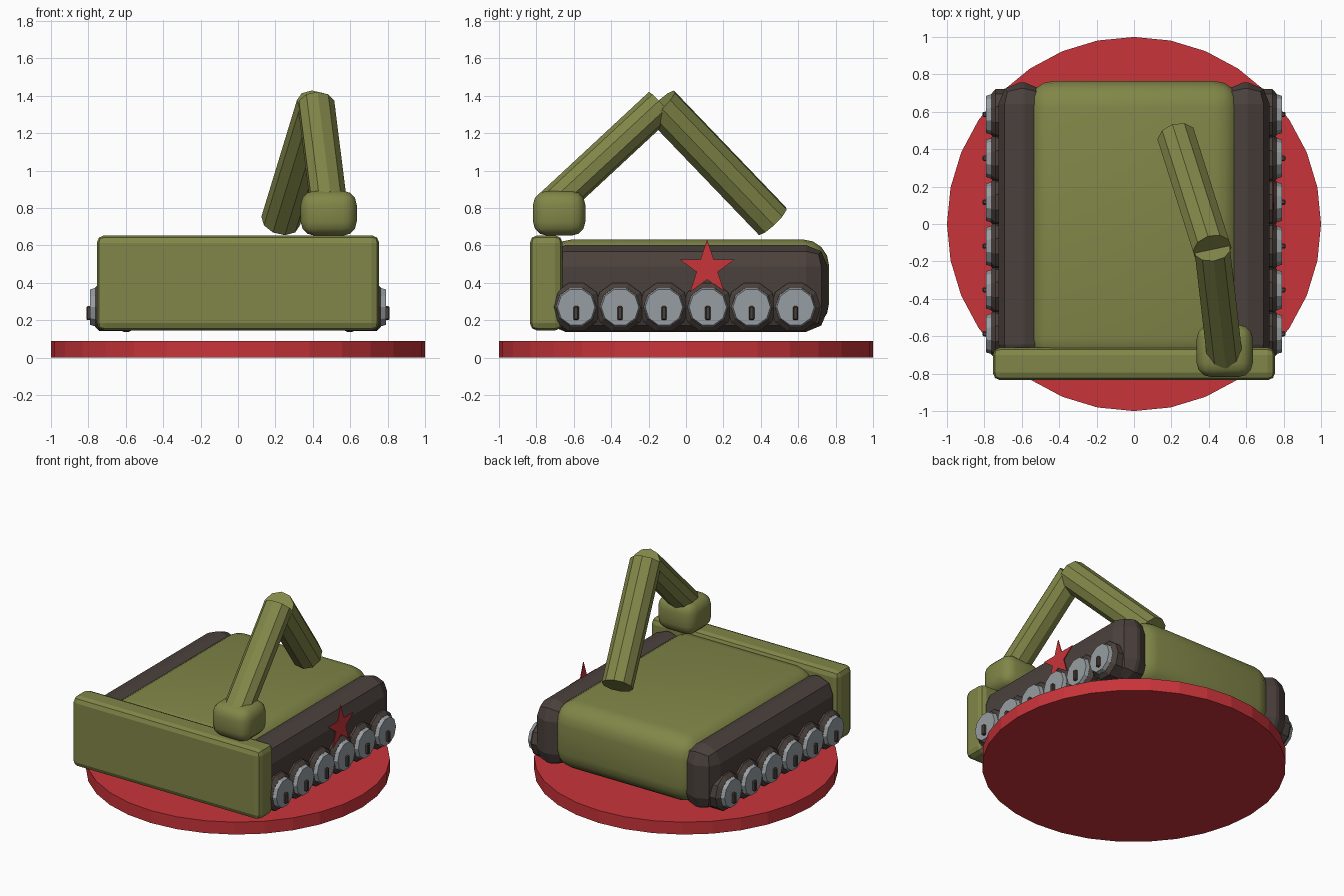
import bpy, bmesh
from math import sin, cos, pi, radians
from mathutils import Vector, Matrix

cube = bpy.data.objects.get("Cube")
if cube:
    bpy.data.objects.remove(cube, do_unlink=True)


def material(name, rgb):
    m = bpy.data.materials.new(name)
    m.use_nodes = True
    m.diffuse_color = (*rgb, 1)
    bsdf = m.node_tree.nodes["Principled BSDF"]
    bsdf.inputs["Base Color"].default_value = (*rgb, 1)
    bsdf.inputs["Roughness"].default_value = 0.8
    return m


OLIVE = material("olive green", (0.22, 0.24, 0.065))
BROWN = material("dark brown", (0.07, 0.053, 0.046))
GREY = material("steel grey", (0.31, 0.34, 0.36))
RED = material("red", (0.58, 0.034, 0.042))


def finish(bm, name, mat, smooth=None):
    bmesh.ops.recalc_face_normals(bm, faces=bm.faces)
    mesh = bpy.data.meshes.new(name)
    bm.to_mesh(mesh)
    bm.free()
    mesh.materials.append(mat)
    ob = bpy.data.objects.new(name, mesh)
    bpy.context.collection.objects.link(ob)
    if smooth:
        bpy.ops.object.select_all(action='DESELECT')
        ob.select_set(True)
        bpy.context.view_layer.objects.active = ob
        bpy.ops.object.shade_smooth_by_angle(angle=radians(smooth))
    return ob


def rounded_box(name, lo, hi, radius, segments, mat, smooth=None):
    """Box between two corners with all edges rounded."""
    lo, hi = Vector(lo), Vector(hi)
    bm = bmesh.new()
    bmesh.ops.create_cube(bm, size=1, matrix=Matrix.Translation((lo + hi) / 2)
                          @ Matrix.Diagonal((*(hi - lo), 1)))
    if radius:
        bmesh.ops.bevel(bm, geom=bm.edges[:], offset=radius, segments=segments,
                        profile=0.5, affect='EDGES', clamp_overlap=True)
    return finish(bm, name, mat, smooth)


def rod(name, p0, p1, r0, r1, sides, mat, turn=0.0, flat=1.0, rim=0.0):
    """Faceted cylinder or cone from p0 to p1, optionally with a chamfered far rim."""
    p0, p1 = Vector(p0), Vector(p1)
    d = p1 - p0
    frame = (Matrix.Translation((p0 + p1) / 2) @ d.to_track_quat('Z', 'Y').to_matrix().to_4x4()
             @ Matrix.Diagonal((1, flat, 1, 1)) @ Matrix.Rotation(turn, 4, 'Z'))
    bm = bmesh.new()
    bmesh.ops.create_cone(bm, cap_ends=True, segments=sides, radius1=r0, radius2=r1,
                          depth=d.length)
    if rim:
        edges = [e for e in bm.edges if all(v.co.z > 0 for v in e.verts)]
        bmesh.ops.bevel(bm, geom=edges, offset=rim, segments=1, affect='EDGES')
    bm.transform(frame)
    return finish(bm, name, mat)


# Round display base
rod("display_base", (0, 0, 0), (0, 0, 0.09), 1, 1, 32, RED)

# Hull and front shield
rounded_box("hull", (-0.57, -0.75, 0.15), (0.57, 0.765, 0.632), 0.14, 4, OLIVE, 40)
rounded_box("front_shield", (-0.755, -0.835, 0.145), (0.755, -0.66, 0.654), 0.04, 2, OLIVE)

# Tracks and road wheels on both sides
WHEEL_Z = 0.27
for s, side in ((1, "left"), (-1, "right")):
    xs = sorted((s * 0.47, s * 0.725))
    rounded_box(f"{side}_track", (xs[0], -0.76, 0.138), (xs[1], 0.757, 0.602),
                0.115, 2, BROWN)
    for i in range(6):
        y = -0.587 + i * 0.2345
        n = f"{side}_wheel_{i + 1}"
        rod(n + "_tyre", (s * 0.62, y, WHEEL_Z), (s * 0.765, y, WHEEL_Z),
            0.135, 0.135, 10, BROWN, pi / 10, rim=0.025)
        rod(n + "_disc", (s * 0.75, y, WHEEL_Z), (s * 0.79, y, WHEEL_Z),
            0.112, 0.1, 10, GREY, pi / 10)
        hub = sorted((s * 0.77, s * 0.81))
        rounded_box(n + "_hub_slot", (hub[0], y - 0.014, 0.2), (hub[1], y + 0.014, 0.275),
                    0.006, 1, BROWN)

# Turret and folded arm
rounded_box("turret", (0.335, -0.818, 0.652), (0.635, -0.538, 0.892), 0.075, 3, OLIVE, 40)
elbow = (0.418, -0.136, 1.353)
rod("lower_arm", (0.485, -0.71, 0.82), elbow, 0.1, 0.1, 10, OLIVE, flat=0.92)
rod("upper_arm", elbow, (0.228, 0.462, 0.73), 0.106, 0.106, 10, OLIVE)

# Thin five-pointed star on the left side
bm = bmesh.new()
points = []
for k in range(10):
    r = 0.155 if k % 2 == 0 else 0.06
    a = pi / 2 + k * pi / 5
    points.append(bm.verts.new((0.742, 0.113 + r * cos(a), 0.477 + r * sin(a))))
face = bm.faces.new(points)
ext = bmesh.ops.extrude_face_region(bm, geom=[face])
bmesh.ops.translate(bm, vec=(0.006, 0, 0),
                    verts=[v for v in ext["geom"] if isinstance(v, bmesh.types.BMVert)])
finish(bm, "side_star", RED)
